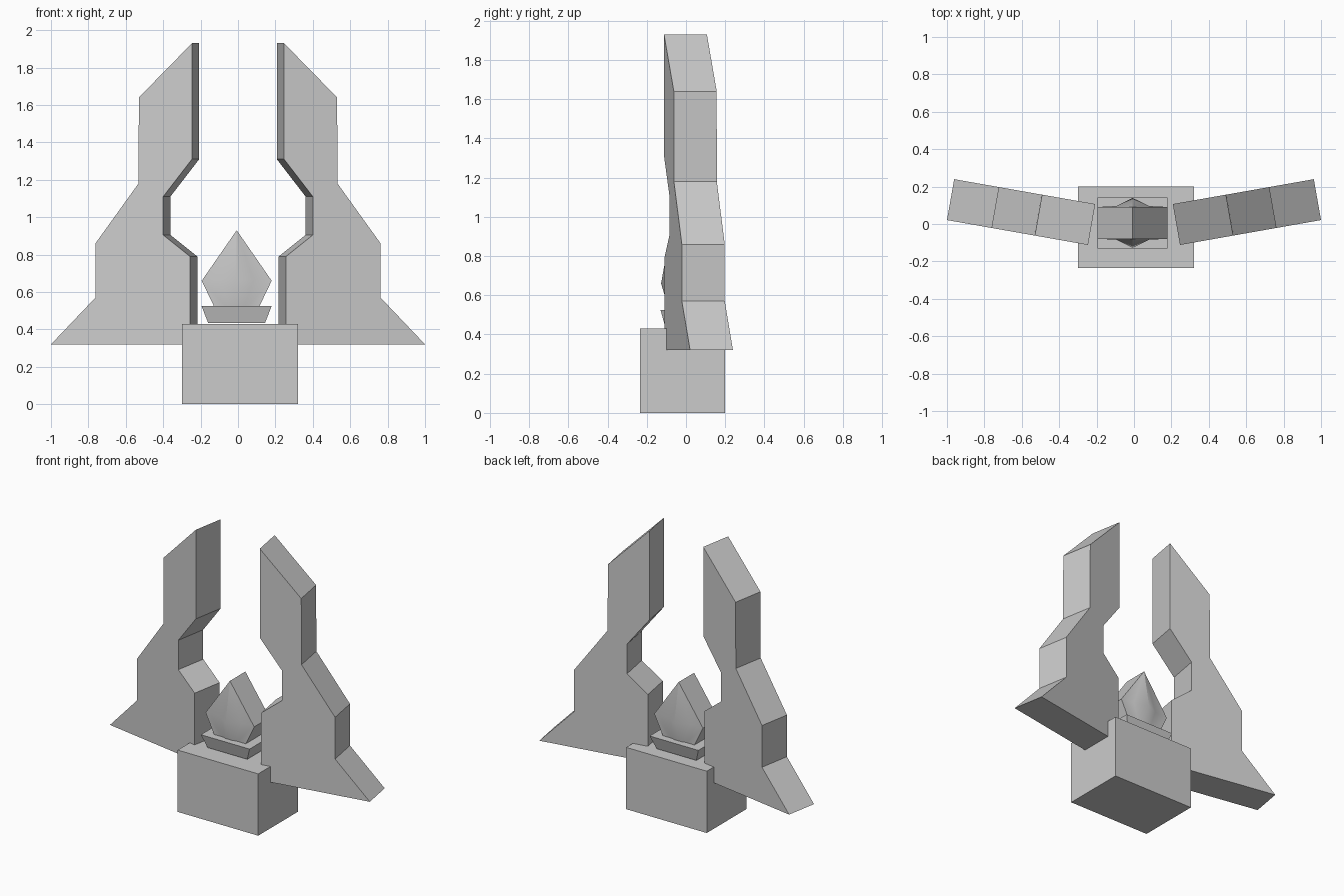
import bpy, bmesh, math

if "Cube" in bpy.data.objects:
    bpy.data.objects.remove(bpy.data.objects["Cube"], do_unlink=True)

stone = bpy.data.materials.new("grey stone")
stone.use_nodes = True
GREY = (0.6, 0.6, 0.6, 1)
stone.diffuse_color = GREY
stone.node_tree.nodes["Principled BSDF"].inputs["Base Color"].default_value = GREY


def finish(name, bm):
    bmesh.ops.recalc_face_normals(bm, faces=bm.faces)
    mesh = bpy.data.meshes.new(name)
    bm.to_mesh(mesh)
    bm.free()
    mesh.materials.append(stone)
    obj = bpy.data.objects.new(name, mesh)
    bpy.context.collection.objects.link(obj)
    return obj


def loft(name, rings):
    """Join rings of equal length and cap both ends."""
    bm = bmesh.new()
    loops = [[bm.verts.new(p) for p in ring] for ring in rings]
    n = len(loops[0])
    for a, b in zip(loops, loops[1:]):
        for i in range(n):
            j = (i + 1) % n
            bm.faces.new((a[i], a[j], b[j], b[i]))
    bm.faces.new(loops[0])
    bm.faces.new(loops[-1])
    return finish(name, bm)


def rect(x0, x1, y0, y1, z):
    return [(x0, y0, z), (x1, y0, z), (x1, y1, z), (x0, y1, z)]


# Pedestal block and flared tray
loft("pedestal", [rect(-0.30, 0.32, -0.235, 0.20, z) for z in (0, 0.43)])
loft("tray", [rect(-0.16, 0.145, -0.105, 0.115, 0.435),
              rect(-0.195, 0.18, -0.13, 0.143, 0.525)])

# Stepped wings: outline swept back ten degrees
outline = [(1.0, 0.32), (0.762, 0.57), (0.762, 0.86), (0.532, 1.18),
           (0.53, 1.64), (0.246, 1.93), (0.246, 1.31), (0.40, 1.11),
           (0.40, 0.905), (0.256, 0.79), (0.256, 0.32)]
sweep = math.radians(10)
depth = 0.222
for side, name in ((1, "left_wing"), (-1, "right_wing")):
    front = [(side * x, -0.112 + (x - 0.246) * math.tan(sweep), z) for x, z in outline]
    back = [(x - side * depth * math.sin(sweep), y + depth * math.cos(sweep), z)
            for x, y, z in front]
    loft(name, [front, back])

# Flame crystal: diamond slab with a raised point on the front and back
CX, CY = -0.007, 0.006
bm = bmesh.new()
ends = []
for s in (-1, 1):
    def vert(x, y, z):
        return bm.verts.new((CX + x, CY + s * y, z))
    rim = [vert(x, 0.085, z) for x, z in
           ((0, 0.93), (0.187, 0.66), (0.11, 0.5), (-0.11, 0.5), (-0.187, 0.66))]
    top, right, low_r, low_l, left = rim
    tip = vert(0, 0.133, 0.66)
    mid_r, mid_l = vert(0.088, 0.09, 0.664), vert(-0.088, 0.09, 0.664)
    bot_r, bot_l = vert(0.035, 0.085, 0.5), vert(-0.035, 0.085, 0.5)
    for face in ((top, tip, mid_r), (top, mid_r, right), (right, mid_r, bot_r, low_r),
                 (top, mid_l, tip), (top, left, mid_l), (left, low_l, bot_l, mid_l),
                 (tip, bot_r, mid_r), (tip, mid_l, bot_l), (tip, bot_l, bot_r)):
        bm.faces.new(face)
    ends.append([top, right, low_r, bot_r, bot_l, low_l, left])
for i in range(7):
    j = (i + 1) % 7
    bm.faces.new((ends[0][i], ends[0][j], ends[1][j], ends[1][i]))
crystal = finish("flame_crystal", bm)
bpy.ops.object.select_all(action="DESELECT")
crystal.select_set(True)
bpy.context.view_layer.objects.active = crystal
bpy.ops.object.shade_smooth_by_angle(angle=math.radians(30))
